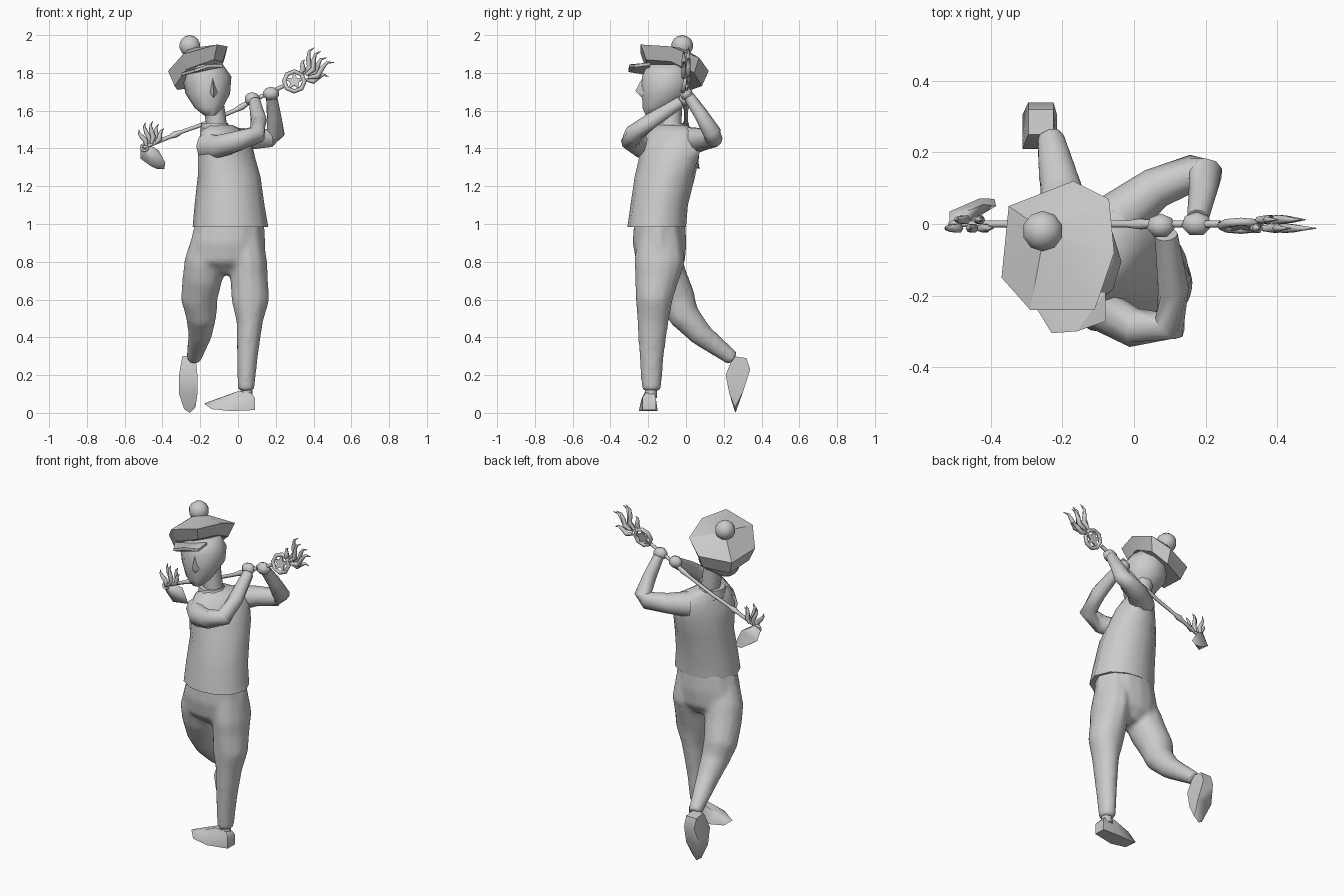
import bpy, bmesh, math
from mathutils import Vector, Matrix

grey = bpy.data.materials.new("plain grey")
grey.diffuse_color = (0.6, 0.6, 0.6, 1)


def shade(ob, angle):
    bpy.ops.object.select_all(action='DESELECT')
    bpy.context.view_layer.objects.active = ob
    ob.select_set(True)
    bpy.ops.object.shade_smooth_by_angle(angle=math.radians(angle))


def finish(name, bm, angle=40):
    bmesh.ops.recalc_face_normals(bm, faces=bm.faces[:])
    me = bpy.data.meshes.new(name)
    bm.to_mesh(me)
    bm.free()
    ob = bpy.data.objects.new(name, me)
    bpy.context.collection.objects.link(ob)
    me.materials.append(grey)
    shade(ob, angle)
    return ob


def skin(name, rings, angle=40):
    """Join point rings into a closed skin."""
    bm = bmesh.new()
    vs = [[bm.verts.new(p) for p in r] for r in rings]
    n = len(vs[0])
    for a, b in zip(vs, vs[1:]):
        for i in range(n):
            bm.faces.new((a[i], a[(i + 1) % n], b[(i + 1) % n], b[i]))
    bm.faces.new(vs[0])
    bm.faces.new(vs[-1])
    return finish(name, bm, angle)


def loft(name, levels, sides=12, angle=50):
    """Level ellipses: z, cx, cy, rx, ry, yaw in degrees."""
    rings = []
    for z, cx, cy, a, b, yaw in levels:
        ring = []
        for i in range(sides):
            t = 2 * math.pi * i / sides
            q = t - math.radians(yaw)
            r = a * b / math.hypot(b * math.cos(q), a * math.sin(q))
            ring.append((cx + r * math.cos(t), cy + r * math.sin(t), z))
        rings.append(ring)
    return skin(name, rings, angle)


def tube(name, path, ref=(0, 0, 1), sides=8):
    """Tube along x, y, z, radius points."""
    pts = [Vector(p[:3]) for p in path]
    rings = []
    for i, p in enumerate(pts):
        t = (pts[min(i + 1, len(pts) - 1)] - pts[max(i - 1, 0)]).normalized()
        u = t.cross(Vector(ref)).normalized()
        v = t.cross(u)
        r = path[i][3]
        rings.append([p + u * r * math.cos(k) + v * r * math.sin(k)
                      for k in (2 * math.pi * j / sides for j in range(sides))])
    return skin(name, rings, 65)


def hull(name, pts, angle=40):
    bm = bmesh.new()
    for p in pts:
        bm.verts.new(p)
    bmesh.ops.convex_hull(bm, input=bm.verts[:])
    return finish(name, bm, angle)


def ball(name, loc, size, seg=10, rows=7):
    bm = bmesh.new()
    bmesh.ops.create_uvsphere(bm, u_segments=seg, v_segments=rows, radius=1,
                              matrix=Matrix.Translation(loc) @ Matrix.Diagonal((*size, 1)))
    return finish(name, bm, 70)


# twisted shirt
loft("shirt", [(0.985, -0.04, -0.155, 0.2, 0.155, 0), (1.1, -0.045, -0.142, 0.185, 0.152, 0),
               (1.25, -0.047, -0.112, 0.168, 0.158, 25), (1.35, -0.06, -0.09, 0.182, 0.137, 50),
               (1.42, -0.07, -0.085, 0.19, 0.12, 56), (1.49, -0.08, -0.07, 0.16, 0.09, 56),
               (1.525, -0.1, -0.075, 0.085, 0.065, 56)])
loft("collar", [(1.48, -0.11, -0.085, 0.09, 0.085, 0), (1.535, -0.125, -0.085, 0.07, 0.075, 0)], 8)
loft("neck", [(1.46, -0.105, -0.08, 0.055, 0.055, 0), (1.68, -0.135, -0.08, 0.055, 0.06, 0)], 8)

# head and nose
loft("head", [(1.575, -0.15, -0.185, 0.03, 0.03, 0), (1.615, -0.155, -0.155, 0.075, 0.08, 0),
              (1.69, -0.16, -0.11, 0.118, 0.13, 0), (1.78, -0.165, -0.105, 0.13, 0.135, 0),
              (1.845, -0.18, -0.1, 0.1, 0.11, 0)], 10, 60)
hull("nose", [(-0.135, -0.225, 1.785), (-0.165, -0.2, 1.685), (-0.095, -0.2, 1.685),
              (-0.13, -0.268, 1.705), (-0.13, -0.23, 1.665)], 70)

# tilted cap: band, wide rim, crown point, visor, bobble
rim = [(-0.17, 0.12, 1.81), (-0.07, 0.07, 1.88), (-0.055, -0.08, 1.94), (-0.11, -0.24, 1.95),
       (-0.29, -0.24, 1.9), (-0.37, -0.15, 1.81), (-0.35, 0.05, 1.79)]
band = [(-0.2 + (x + 0.2) * 0.8, -0.08 + (y + 0.08) * 0.82, z - 0.08) for x, y, z in rim]
crown = [(-0.25 + (x + 0.25) * 0.05, -0.02 + (y + 0.02) * 0.05, 1.93) for x, y, z in rim]
skin("cap", [band, rim, crown], 25)
visor = [(-0.3, -0.19, 1.8), (-0.08, -0.19, 1.855), (-0.23, -0.305, 1.82),
         (-0.08, -0.272, 1.845), (-0.16, -0.3, 1.845)]
hull("cap_visor", visor + [(x, y, z - 0.015) for x, y, z in visor], 20)
ball("cap_bobble", (-0.255, -0.02, 1.943), (0.058, 0.058, 0.057))

# arms and hands
tube("front_arm", [(-0.16, -0.15, 1.41, 0.075), (-0.1, -0.235, 1.41, 0.062), (0.0, -0.29, 1.44, 0.055),
                   (0.1, -0.28, 1.475, 0.05), (0.11, -0.18, 1.55, 0.043), (0.09, -0.03, 1.645, 0.032)], sides=10)
tube("back_arm", [(-0.04, 0.02, 1.44, 0.075), (0.06, 0.1, 1.45, 0.058), (0.17, 0.145, 1.455, 0.05),
                  (0.2, 0.14, 1.48, 0.048), (0.19, 0.08, 1.58, 0.038), (0.178, 0.015, 1.675, 0.03)], sides=10)
ball("front_hand", (0.075, -0.005, 1.662), (0.042, 0.036, 0.036), 7, 5)
ball("back_hand", (0.175, 0.0, 1.69), (0.045, 0.036, 0.036), 7, 5)

# trousers: hips and two legs fused into one soft skin
parts = [
    loft("trousers", [(1.03, -0.045, -0.14, 0.18, 0.135, 0), (0.9, -0.053, -0.14, 0.203, 0.143, 0),
                      (0.8, -0.06, -0.135, 0.2, 0.13, 0), (0.73, -0.06, -0.12, 0.06, 0.07, 0)]),
    loft("standing_leg", [(0.95, 0.045, -0.14, 0.085, 0.115, 0), (0.8, 0.055, -0.14, 0.1, 0.137, 0),
                          (0.72, 0.058, -0.15, 0.1, 0.12, 0), (0.6, 0.066, -0.168, 0.102, 0.099, 0),
                          (0.48, 0.062, -0.175, 0.07, 0.084, 0), (0.3, 0.05, -0.182, 0.056, 0.066, 0),
                          (0.115, 0.042, -0.183, 0.044, 0.052, 0)]),
    tube("trailing_leg", [(-0.15, -0.15, 0.93, 0.09), (-0.178, -0.125, 0.8, 0.107), (-0.187, -0.1, 0.72, 0.107),
                          (-0.206, -0.045, 0.6, 0.098), (-0.195, -0.01, 0.515, 0.083),
                          (-0.2, 0.08, 0.415, 0.064), (-0.235, 0.25, 0.285, 0.04)], (1, 0, 0), 12)]
bpy.ops.object.select_all(action='DESELECT')
for p in parts:
    p.select_set(True)
trousers = parts[0]
bpy.context.view_layer.objects.active = trousers
bpy.ops.object.join()
trousers.modifiers.clear()
mod = trousers.modifiers.new("fuse", 'REMESH')
mod.mode, mod.voxel_size = 'VOXEL', 0.014
mod = trousers.modifiers.new("soften", 'SMOOTH')
mod.factor, mod.iterations = 0.5, 8
for m in ("fuse", "soften"):
    bpy.ops.object.modifier_apply(modifier=m)
shade(trousers, 60)

# shoes
loft("standing_ankle", [(0.13, 0.045, -0.185, 0.03, 0.03, 0), (0.08, 0.045, -0.185, 0.032, 0.032, 0)], 8)
hull("standing_shoe", [(0.09, y, z) for y in (-0.16, -0.23) for z in (0.015, 0.08)]
     + [(0.07, -0.17, 0.105), (0.07, -0.215, 0.105), (0, -0.17, 0.115), (0, -0.215, 0.115),
        (-0.1, -0.17, 0.075), (-0.1, -0.235, 0.075), (-0.18, -0.2, 0.05), (-0.14, -0.17, 0.02),
        (-0.14, -0.24, 0.02), (-0.04, -0.15, 0.01), (-0.04, -0.25, 0.01)], 55)
hull("trailing_shoe", [(x, y, z) for x in (-0.295, -0.225)
                       for y, z in ((0.25, 0.3), (0.32, 0.29), (0.34, 0.23), (0.24, 0.255))]
     + [(x, y, z) for x in (-0.312, -0.215) for y, z in ((0.21, 0.2), (0.305, 0.12), (0.23, 0.1))]
     + [(-0.285, 0.255, 0.02), (-0.225, 0.26, 0.03), (-0.255, 0.262, 0.0)], 55)

# ornate club carried over the shoulder
tube("club_shaft", [(-0.5, 0, 1.405, 0.01), (-0.36, 0, 1.462, 0.011), (-0.33, 0, 1.475, 0.018),
                    (-0.3, 0, 1.487, 0.01), (-0.18, 0, 1.53, 0.011), (-0.02, 0, 1.6, 0.011),
                    (0.02, 0, 1.62, 0.017), (0.06, 0, 1.645, 0.011), (0.24, 0, 1.73, 0.011)], (0, 1, 0), 6)
hull("club_head", [(-0.515, 0.0, 1.4), (-0.47, 0.0, 1.42), (-0.48, 0.03, 1.42), (-0.515, 0.035, 1.345),
                   (-0.46, 0.02, 1.305), (-0.385, 0.05, 1.325), (-0.39, 0.07, 1.292),
                   (-0.43, 0.072, 1.292), (-0.42, 0.055, 1.39), (-0.5, 0.03, 1.37)], 60)


def ring(name, loc, R, r, seg):
    bpy.ops.mesh.primitive_torus_add(location=loc, rotation=(math.radians(78), 0, 0), major_radius=R,
                                     minor_radius=r, major_segments=seg, minor_segments=6)
    ob = bpy.context.object
    ob.name = name
    ob.data.materials.append(grey)
    shade(ob, 65)


ring("end_ring", (0.298, -0.005, 1.755), 0.054, 0.012, 8)
ring("small_ring", (-0.495, 0, 1.405), 0.018, 0.007, 8)

# star inside the end ring
bm = bmesh.new()
star = [bm.verts.new((0.05 * k * math.sin(i * math.pi / 5), 0.05 * k * math.cos(i * math.pi / 5), -0.006))
        for i in range(10) for k in ((1, 0.45)[i % 2],)]
top = bmesh.ops.extrude_face_region(bm, geom=[bm.faces.new(star)])
bmesh.ops.translate(bm, vec=(0, 0, 0.012), verts=[g for g in top["geom"] if isinstance(g, bmesh.types.BMVert)])
star_ob = finish("end_star", bm, 20)
star_ob.location = (0.298, -0.005, 1.755)
star_ob.rotation_euler = (math.radians(78), 0, 0)


# curling flame tongues: root x, z, tip x, z
def flames(name, tongues, r, bend):
    for i, (x0, z0, x1, z1) in enumerate(tongues):
        y = (-0.012, 0.012)[i % 2]
        dx, dz = x1 - x0, z1 - z0
        path = []
        for t, w in ((0, 0.6), (0.3, 1), (0.55, 0.85), (0.8, 0.5), (1, 0.08)):
            s = bend * math.sin(2 * math.pi * t)
            path.append((x0 + dx * t + dz * s, y, z0 + dz * t - dx * s, r * w))
        tube(f"{name}_{i + 1}", path, (0, 1, 0), 6)


flames("end_flame", [(0.33, 1.8, 0.355, 1.87), (0.345, 1.795, 0.405, 1.935), (0.36, 1.79, 0.44, 1.915),
                     (0.37, 1.785, 0.47, 1.88), (0.37, 1.775, 0.51, 1.855), (0.36, 1.765, 0.48, 1.78)], 0.015, 0.12)
flames("head_flame", [(-0.485, 1.415, -0.525, 1.5), (-0.475, 1.42, -0.49, 1.54), (-0.46, 1.425, -0.452, 1.545),
                      (-0.445, 1.425, -0.42, 1.53), (-0.435, 1.43, -0.392, 1.505)], 0.014, 0.08)
